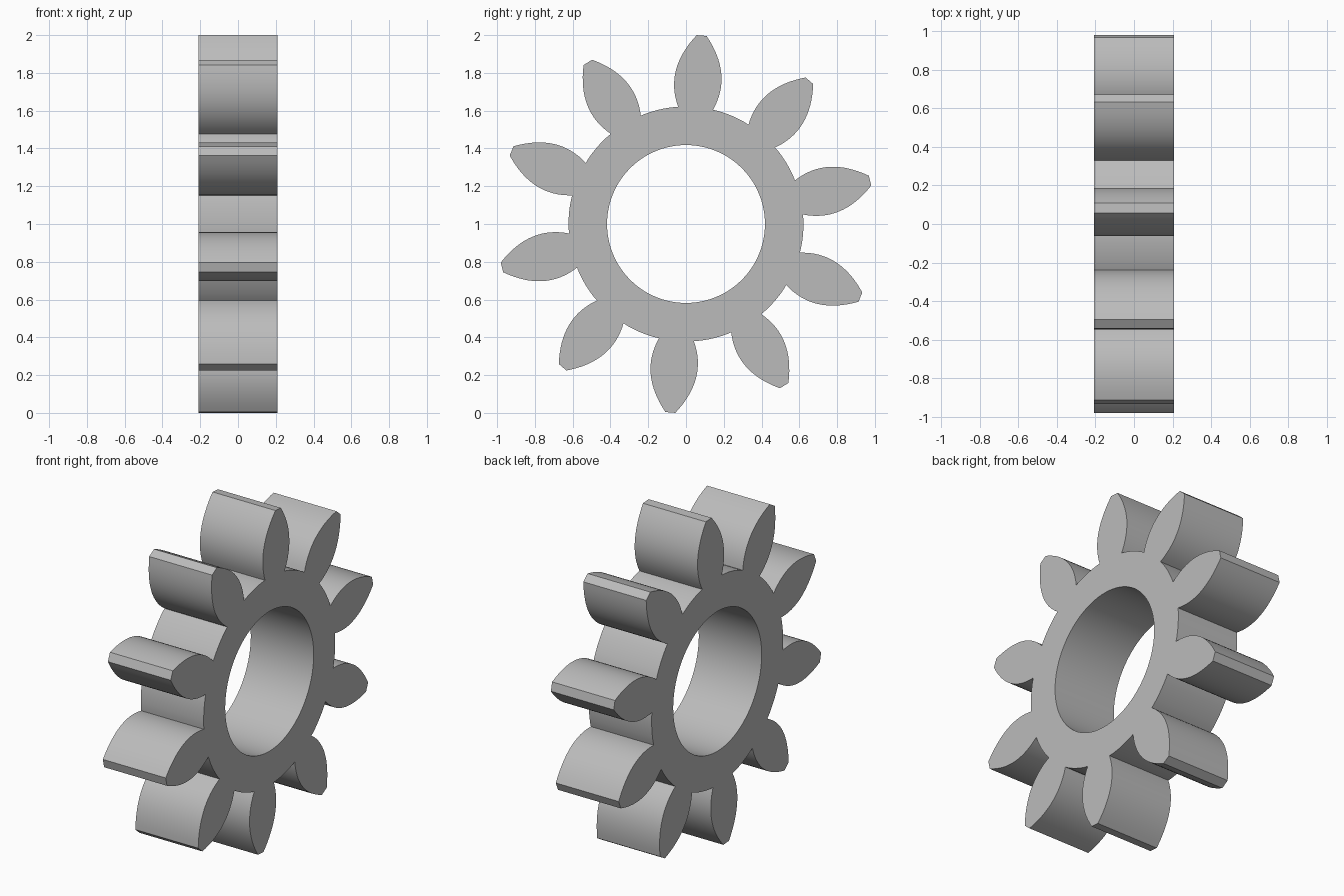
import bpy, bmesh, math

if "Cube" in bpy.data.objects:
    bpy.data.objects.remove(bpy.data.objects["Cube"], do_unlink=True)

TEETH = 10
HALF_WIDTH = 0.208
ROOT_RADIUS = 0.622
BORE_RADIUS = 0.418
TIP_RADIUS = 1.001
TILT = math.radians(4.75)
CENTRE_Z = 1.0


def half_thickness(r):
    """Half the tooth thickness at a distance r along the tooth axis."""
    return 0.125 - 1.63 * (r - 0.755) ** 2


def turned(along, side, angle):
    """Point in the gear plane, angle measured from up towards +y."""
    c, s = math.cos(angle), math.sin(angle)
    return (-HALF_WIDTH, along * s + side * c, CENTRE_Z + along * c - side * s)


# Tooth flank: curved from the root to the narrow land at the tip
base = 0.614
flank = []
for i in range(17):
    r = base + (TIP_RADIUS - base) * i / 16
    flank.append((r, half_thickness(r)))
root_angle = math.atan2(flank[0][1], flank[0][0])
pitch = 2 * math.pi / TEETH

# Outer outline: each tooth followed by the root arc
outline = []
for t in range(TEETH):
    angle = TILT + t * pitch
    outline += [turned(r, -w, angle) for r, w in flank]
    outline += [turned(r, w, angle) for r, w in reversed(flank)]
    for i in range(1, 8):
        a = angle + root_angle + (pitch - 2 * root_angle) * i / 8
        outline.append(turned(ROOT_RADIUS, 0, a))

# Round bore
bore = [turned(BORE_RADIUS, 0, 2 * math.pi * i / 96) for i in range(96)]

# Fill between the loops and extrude along the axle
bm = bmesh.new()
edges = []
for loop in (outline, bore):
    verts = [bm.verts.new(p) for p in loop]
    edges += [bm.edges.new((v, verts[i - 1])) for i, v in enumerate(verts)]
bmesh.ops.triangle_fill(bm, edges=edges, use_beauty=True)
side = bmesh.ops.extrude_face_region(bm, geom=bm.faces[:], use_keep_orig=True)
moved = [g for g in side["geom"] if isinstance(g, bmesh.types.BMVert)]
bmesh.ops.translate(bm, verts=moved, vec=(2 * HALF_WIDTH, 0, 0))
bmesh.ops.recalc_face_normals(bm, faces=bm.faces[:])
mesh = bpy.data.meshes.new("gear_wheel")
bm.to_mesh(mesh)
bm.free()

gear = bpy.data.objects.new("gear_wheel", mesh)
bpy.context.collection.objects.link(gear)

# Plain grey material
grey = bpy.data.materials.new("plain_grey")
grey.use_nodes = True
colour = (0.5, 0.5, 0.5, 1)
grey.diffuse_color = colour
grey.node_tree.nodes["Principled BSDF"].inputs["Base Color"].default_value = colour
mesh.materials.append(grey)

# Smooth flanks and bore, sharp rims
bpy.ops.object.select_all(action="DESELECT")
gear.select_set(True)
bpy.context.view_layer.objects.active = gear
bpy.ops.object.shade_smooth_by_angle(angle=math.radians(30))
